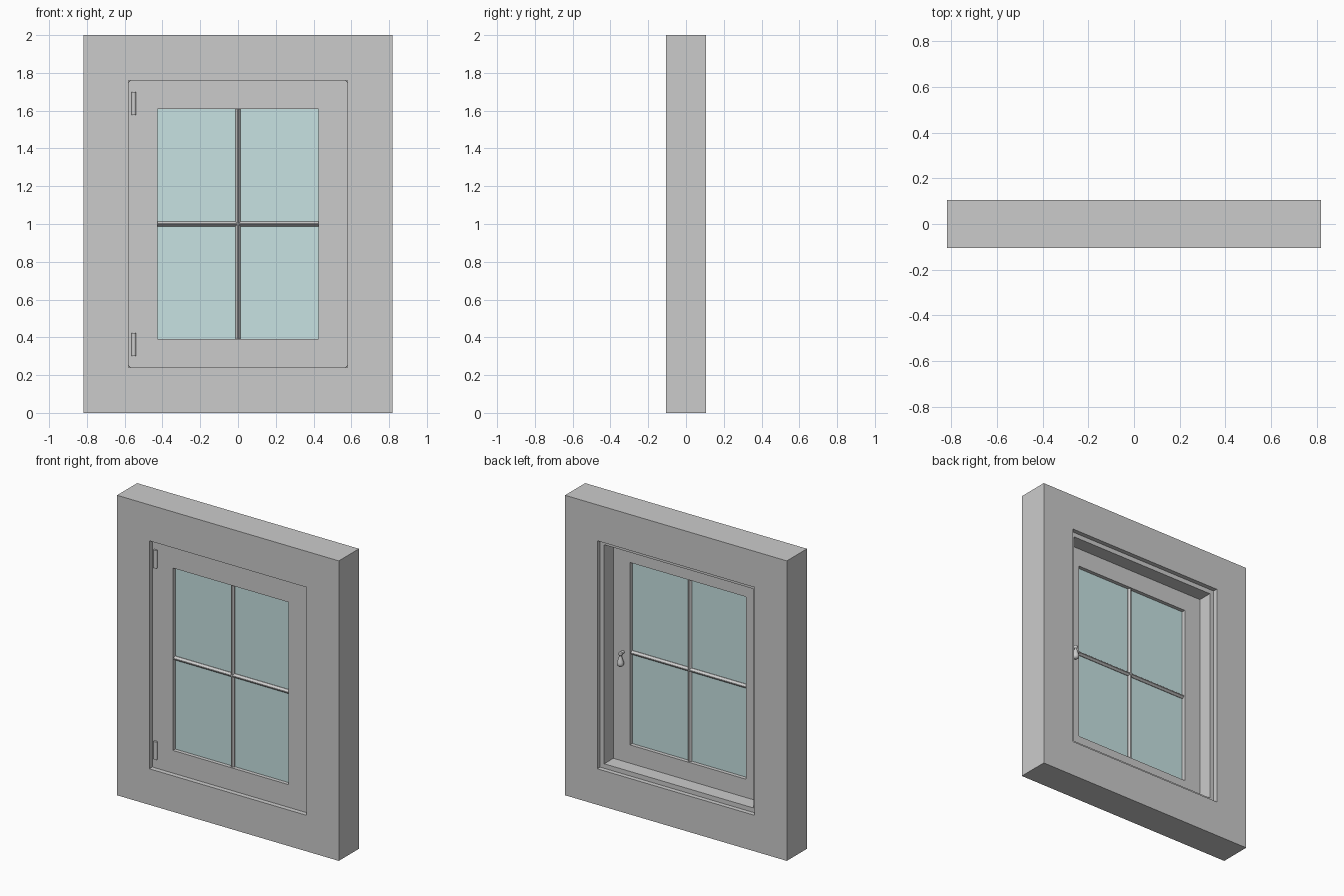
import bpy, bmesh, math

if "Cube" in bpy.data.objects:
    bpy.data.objects.remove(bpy.data.objects["Cube"])

HW, HZ = 0.58, 0.76          # half width / half height of the wall opening
GX, GZ = 0.427, 0.608        # half width / half height of the glazed opening
ZC = 1.0                     # centre height


def finish(bm, name):
    bmesh.ops.recalc_face_normals(bm, faces=bm.faces)
    me = bpy.data.meshes.new(name)
    bm.to_mesh(me)
    bm.free()
    ob = bpy.data.objects.new(name, me)
    bpy.context.collection.objects.link(ob)
    return ob


def ring(name, outer, inner, y0, y1, round_corners=0.0):
    """Rectangular frame between two half-sizes, extruded along y."""
    bm = bmesh.new()
    signs = [(-1, -1), (1, -1), (1, 1), (-1, 1)]
    loops = [[bm.verts.new((sx * hx, y, ZC + sz * hz)) for sx, sz in signs]
             for (hx, hz), y in ((outer, y0), (outer, y1), (inner, y1), (inner, y0))]
    for a in range(4):
        la, lb = loops[a], loops[(a + 1) % 4]
        for i in range(4):
            j = (i + 1) % 4
            bm.faces.new((la[i], la[j], lb[j], lb[i]))
    if round_corners:
        edges = [bm.edges.get((loops[0][i], loops[1][i])) for i in range(4)]
        bmesh.ops.bevel(bm, geom=edges, offset=round_corners, segments=3,
                        profile=0.5, affect='EDGES')
    return finish(bm, name)


def box(name, centre, size):
    bm = bmesh.new()
    bmesh.ops.create_cube(bm, size=1)
    bmesh.ops.scale(bm, vec=size, verts=bm.verts)
    bmesh.ops.translate(bm, vec=centre, verts=bm.verts)
    return finish(bm, name)


def bar(name, length, vertical):
    """Glazing bar with a chamfered cross-section."""
    w, d, c = 0.0135, 0.020, 0.003
    prof = [(w, -d / 3), (c, -d), (-c, -d), (-w, -d / 3),
            (-w, d / 3), (-c, d), (c, d), (w, d / 3)]
    bm = bmesh.new()
    ends = []
    for s in (-length, length):
        ends.append([bm.verts.new((a, GY + b, ZC + s) if vertical else (s, GY + b, ZC + a))
                     for a, b in prof])
    for i in range(8):
        j = (i + 1) % 8
        bm.faces.new((ends[0][i], ends[0][j], ends[1][j], ends[1][i]))
    for e in ends:
        bm.faces.new(e)
    return finish(bm, name)


def smooth(ob):
    bpy.ops.object.select_all(action='DESELECT')
    ob.select_set(True)
    bpy.context.view_layer.objects.active = ob
    bpy.ops.object.shade_smooth_by_angle(angle=math.radians(35))


GY = -0.048                  # glass plane

# Wall, stepped window frame and sash
ring("wall", (0.818, 1.0), (HW, HZ), -0.106, 0.106)
ring("window_frame", (HW, HZ), (HW - 0.03, HZ - 0.03), -0.02, 0.076)
ring("sash", (HW - 0.001, HZ - 0.001), (GX, GZ), -0.076, -0.02, 0.01)

# Glass pane
glass = box("glass", (0, GY, ZC), (2 * GX, 0.006, 2 * GZ))
mat = bpy.data.materials.new("glass_tint")
mat.diffuse_color = (0.57, 0.76, 0.76, 1)
mat.use_nodes = True
mat.node_tree.nodes["Principled BSDF"].inputs["Base Color"].default_value = mat.diffuse_color
glass.data.materials.append(mat)

# Glazing bars
bar("vertical_bar", GZ, True)
bar("horizontal_bar", GX, False)

# Hinge barrels on the front, mirrored about the centre height
for label, s in (("upper", 1), ("lower", -1)):
    bpy.ops.mesh.primitive_cylinder_add(vertices=16, radius=0.0125, depth=0.12,
                                        location=(-0.552, -0.078, ZC + s * 0.638))
    hinge = bpy.context.object
    hinge.name = label + "_hinge"
    smooth(hinge)

# Handle on the back: short stem and a turned teardrop grip
HX, HY = 0.478, 0.008
bpy.ops.mesh.primitive_cylinder_add(vertices=16, radius=0.010, depth=0.034,
                                    location=(HX, -0.005, 0.999),
                                    rotation=(math.pi / 2, 0, 0))
stem = bpy.context.object
stem.name = "handle_stem"
smooth(stem)

profile = [(0, 0.912), (0.011, 0.914), (0.019, 0.921), (0.022, 0.932), (0.020, 0.944),
           (0.014, 0.962), (0.009, 0.980), (0.008, 0.986), (0.012, 0.992),
           (0.013, 0.999), (0.010, 1.007), (0, 1.012)]
bm = bmesh.new()
vs = [bm.verts.new((HX + r, HY, z)) for r, z in profile]
es = [bm.edges.new(p) for p in zip(vs, vs[1:])]
bmesh.ops.spin(bm, geom=vs + es, cent=(HX, HY, 0), axis=(0, 0, 1),
               angle=2 * math.pi, steps=20, use_merge=True)
bmesh.ops.remove_doubles(bm, verts=bm.verts, dist=1e-5)
smooth(finish(bm, "handle_grip"))
